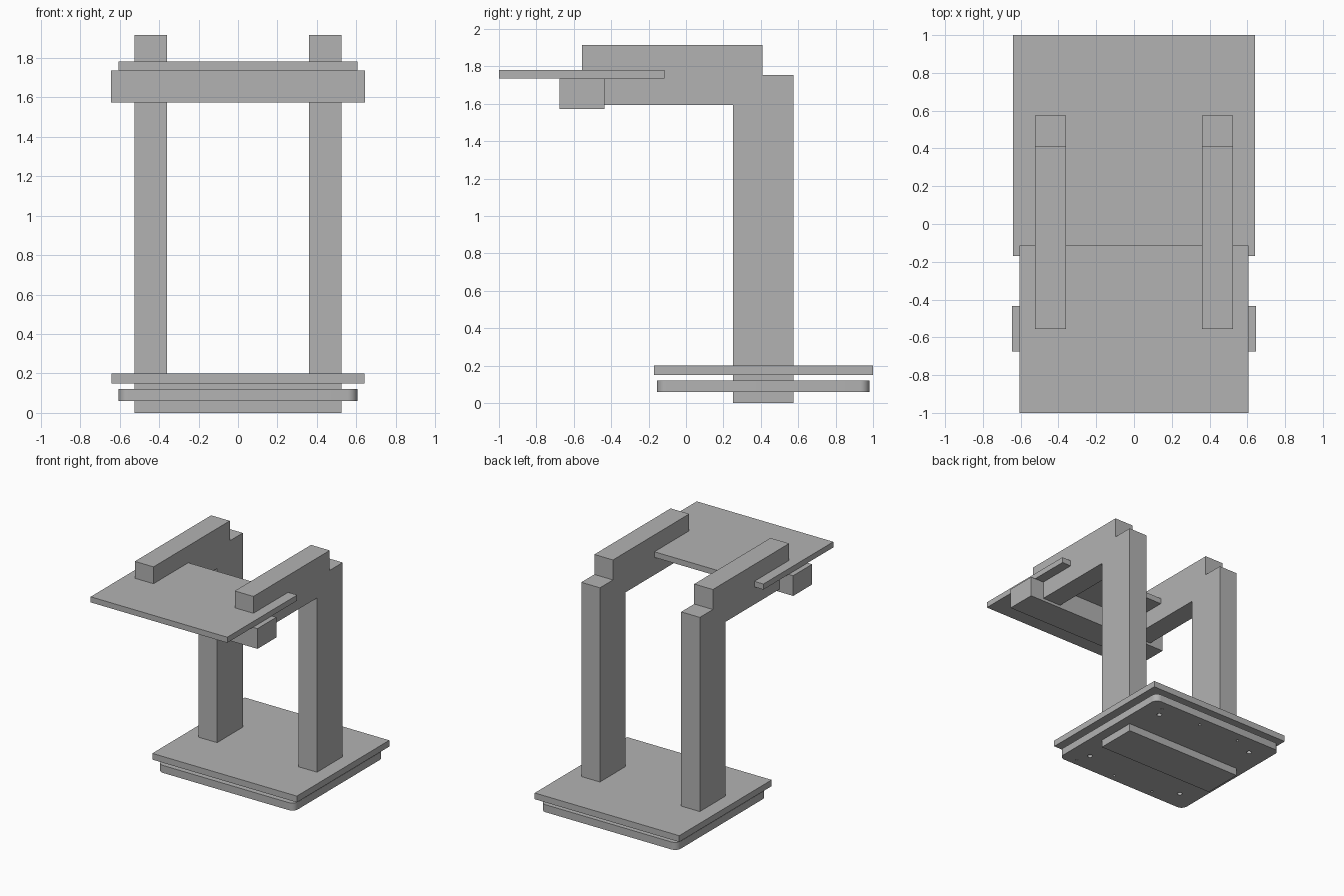
import bpy
import bmesh

cube = bpy.data.objects.get("Cube")
if cube:
    bpy.data.objects.remove(cube, do_unlink=True)

grey = bpy.data.materials.new("plain grey")
grey.use_nodes = True
colour = (0.45, 0.45, 0.45, 1.0)
grey.diffuse_color = colour
grey.node_tree.nodes["Principled BSDF"].inputs["Base Color"].default_value = colour


def finish(name, bm):
    bmesh.ops.recalc_face_normals(bm, faces=bm.faces)
    mesh = bpy.data.meshes.new(name)
    bm.to_mesh(mesh)
    bm.free()
    mesh.materials.append(grey)
    obj = bpy.data.objects.new(name, mesh)
    bpy.context.collection.objects.link(obj)
    return obj


def box(name, xs, ys, zs, corner=0):
    """Box between limits; corner rounds the upright edges."""
    bm = bmesh.new()
    bmesh.ops.create_cube(bm, size=1)
    for v in bm.verts:
        v.co = [lo + (c + 0.5) * (hi - lo) for c, (lo, hi) in zip(v.co, (xs, ys, zs))]
    if corner:
        upright = [e for e in bm.edges if abs(e.verts[0].co.z - e.verts[1].co.z) > 0.01]
        bmesh.ops.bevel(bm, geom=upright, offset=corner, segments=8,
                        profile=0.5, affect='EDGES')
    return finish(name, bm)


def extrude_side(name, outline, x0, x1):
    """Extrude a y-z outline from x0 to x1."""
    bm = bmesh.new()
    face = bm.faces.new([bm.verts.new((x0, y, z)) for y, z in outline])
    new = bmesh.ops.extrude_face_region(bm, geom=[face])["geom"]
    for v in new:
        if isinstance(v, bmesh.types.BMVert):
            v.co.x = x1
    return finish(name, bm)


# Two side frames: upright post with a lapped forward arm
outline = [(0.25, 0), (0.575, 0), (0.575, 1.755), (0.41, 1.755),
           (0.41, 1.915), (-0.555, 1.915), (-0.555, 1.595), (0.25, 1.595)]
for side, sign in (("left", 1), ("right", -1)):
    extrude_side(side + "_post_and_arm", outline, sign * 0.36, sign * 0.525)

# Beam joining the feet of the posts
box("bottom_beam", (-0.36, 0.36), (0.25, 0.575), (0, 0.16))

# Upper shelf and the cross block beneath it
box("top_shelf", (-0.605, 0.605), (-1, -0.115), (1.735, 1.78))
box("front_cross_block", (-0.645, 0.645), (-0.675, -0.435), (1.573, 1.735))

# Base plates
box("base_top_plate", (-0.64, 0.64), (-0.17, 1), (0.15, 0.2))
lower = box("base_lower_plate", (-0.605, 0.605), (-0.155, 0.98), (0.06, 0.12), corner=0.05)

# Screw holes through the lower plate
holes = [(x, y, 0.019) for x in (-0.44, 0.44) for y in (0.01, 0.82)]
holes += [(x, y, 0.01) for x in (-0.26, 0.11, 0.48) for y in (-0.1, 0.9)]
bm = bmesh.new()
for x, y, radius in holes:
    ring = bmesh.ops.create_cone(bm, cap_ends=True, segments=20, radius1=radius,
                                 radius2=radius, depth=0.2)
    bmesh.ops.translate(bm, verts=ring["verts"], vec=(x, y, 0.09))
cutter = finish("hole_cutter", bm)
cutter.hide_render = True
cutter.hide_set(True)
cut = lower.modifiers.new("screw holes", 'BOOLEAN')
cut.operation = 'DIFFERENCE'
cut.solver = 'EXACT'
cut.object = cutter

# Smooth only the rounded corners of the lower plate
bpy.ops.object.select_all(action='DESELECT')
lower.select_set(True)
bpy.context.view_layer.objects.active = lower
bpy.ops.object.modifier_apply(modifier=cut.name)
bpy.ops.object.shade_smooth_by_angle(angle=0.6)
bpy.data.objects.remove(cutter, do_unlink=True)
